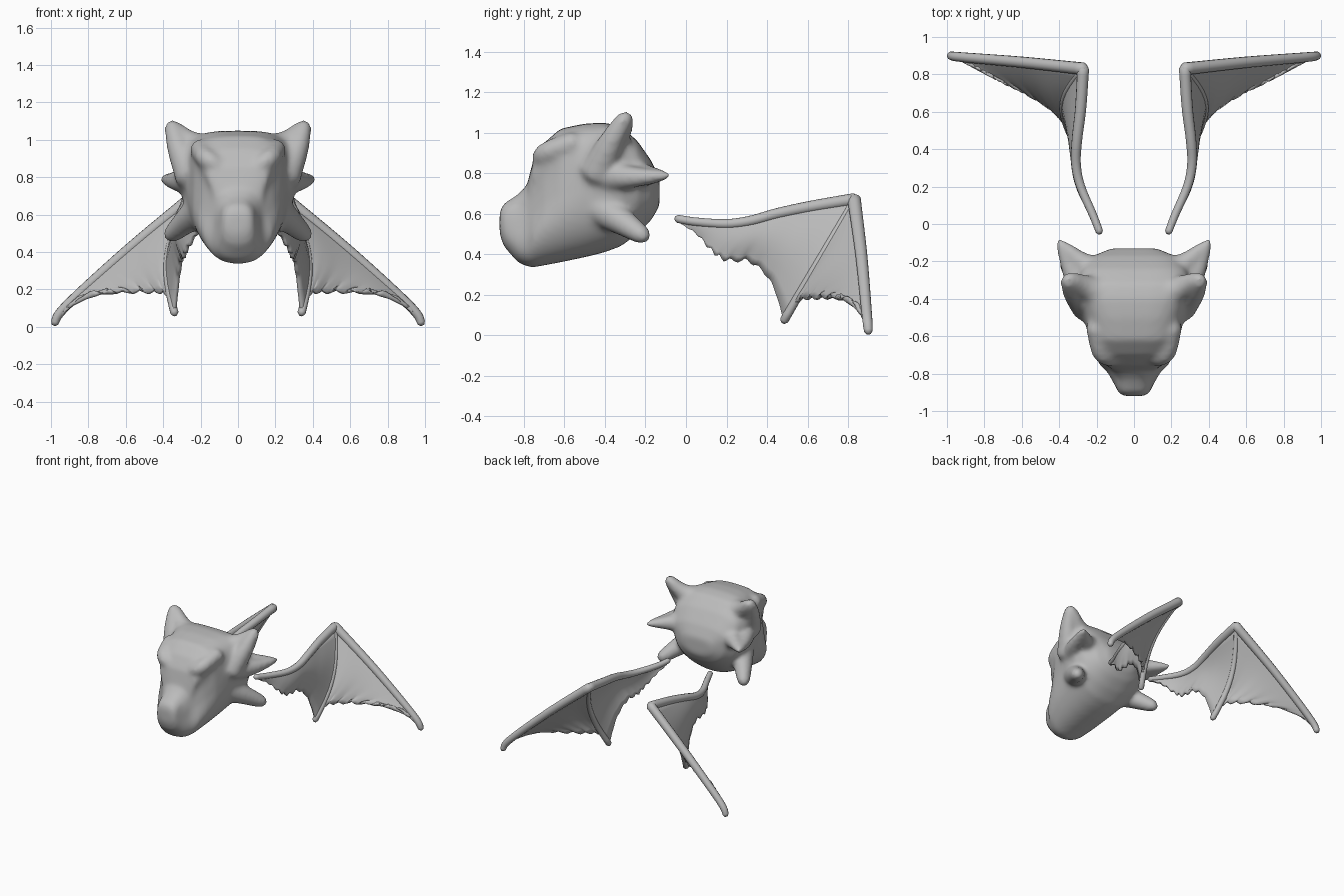
import bpy, bmesh, math
from mathutils import Vector

if "Cube" in bpy.data.objects:
    bpy.data.objects.remove(bpy.data.objects["Cube"], do_unlink=True)

# Single clay grey material
clay = bpy.data.materials.new("clay_grey")
clay.use_nodes = True
colour = (0.5, 0.5, 0.5, 1)
clay.diffuse_color = colour
clay.node_tree.nodes["Principled BSDF"].inputs["Base Color"].default_value = colour


def make_object(name, bm):
    bmesh.ops.recalc_face_normals(bm, faces=bm.faces[:])
    for face in bm.faces:
        face.smooth = True
    mesh = bpy.data.meshes.new(name)
    bm.to_mesh(mesh)
    bm.free()
    mesh.materials.append(clay)
    obj = bpy.data.objects.new(name, mesh)
    bpy.context.collection.objects.link(obj)
    return obj


def sample(points, t):
    """Smooth point on a spline through the points, t from 0 to 1."""
    last = len(points) - 1
    i = min(int(t * last), last - 1)
    u = t * last - i
    a, b, c, d = (Vector(points[max(0, min(last, i + k))]) for k in (-1, 0, 1, 2))
    return 0.5 * (2 * b + (c - a) * u + (2 * a - 5 * b + 4 * c - d) * u ** 2
                  + (3 * b - a - 3 * c + d) * u ** 3)


def refine(points, count):
    return [sample(points, k / (count - 1)) for k in range(count)]


def skin(bm, rings):
    """Closed skin over a row of rings."""
    rows = [[bm.verts.new(p) for p in ring] for ring in rings]
    n = len(rows[0])
    for a, b in zip(rows, rows[1:]):
        for i in range(n):
            j = (i + 1) % n
            bm.faces.new((a[i], a[j], b[j], b[i]))
    bm.faces.new(rows[0][::-1])
    bm.faces.new(rows[-1])


def tube(bm, points, start, end, sides=12):
    """Tapered tube with rounded ends."""
    rings = []
    total = len(points) - 1
    for k, p in enumerate(points):
        axis = (points[min(k + 1, total)] - points[max(k - 1, 0)]).normalized()
        u = axis.orthogonal().normalized() if k == 0 else (u - axis * u.dot(axis)).normalized()
        v = axis.cross(u)
        r = start + (end - start) * k / total
        spots = [(0, 1)]
        if k == 0:
            spots = [(-0.7, 0.5), (0, 1)]
        elif k == total:
            spots = [(0, 1), (0.7, 0.5)]
        for shift, size in spots:
            rings.append([p + axis * r * shift + r * size *
                          (u * math.cos(q) + v * math.sin(q))
                          for q in (math.tau * s / sides for s in range(sides))])
    skin(bm, rings)


def power(value, e):
    return math.copysign(abs(value) ** e, value)


# Head: sections from snout to nape as
# (y, top, bottom, upper width, lower width, pinch under the brow)
sections = [
    (-0.92, 0.61, 0.50, 0.06, 0.06, 0), (-0.90, 0.65, 0.44, 0.08, 0.09, 0),
    (-0.83, 0.695, 0.36, 0.08, 0.15, 0), (-0.785, 0.74, 0.34, 0.11, 0.18, 0.1),
    (-0.755, 0.86, 0.335, 0.20, 0.20, 0.3), (-0.70, 0.95, 0.345, 0.24, 0.22, 0.2),
    (-0.62, 1.02, 0.36, 0.265, 0.24, 0.08), (-0.50, 1.045, 0.385, 0.285, 0.255, 0),
    (-0.40, 1.05, 0.41, 0.33, 0.26, 0), (-0.32, 1.03, 0.44, 0.34, 0.27, 0),
    (-0.24, 0.96, 0.50, 0.31, 0.25, 0), (-0.17, 0.86, 0.57, 0.24, 0.19, 0),
    (-0.13, 0.77, 0.64, 0.13, 0.11, 0)]


def head_ring(y, top, bottom, upper, lower, pinch, sides=48):
    ring = []
    for k in range(sides):
        q = math.tau * k / sides
        c, s = math.cos(q), math.sin(q)
        e = 0.6 if s > 0 else 0.85
        width = lower + (upper - lower) * (s + 1) / 2
        width *= 1 - pinch * math.exp(-((s - 0.2) / 0.35) ** 2)
        ring.append((width * power(c, e), y,
                     (top + bottom) / 2 + (top - bottom) / 2 * power(s, e)))
    return ring


bm = bmesh.new()
skin(bm, [head_ring(*s) for s in sections])

# Horns, brow ridges and nostril bumps: path, start radius, end radius
features = [
    ([(0.25, -0.44, 0.80), (0.315, -0.37, 0.95), (0.355, -0.30, 1.075)], 0.09, 0.04),
    ([(0.12, -0.40, 0.94), (0.25, -0.34, 0.98), (0.35, -0.29, 1.075)], 0.10, 0.035),
    ([(0.24, -0.40, 0.79), (0.33, -0.26, 0.78), (0.40, -0.09, 0.79)], 0.09, 0.02),
    ([(0.12, -0.27, 0.80), (0.26, -0.22, 0.79), (0.39, -0.10, 0.79)], 0.11, 0.02),
    ([(0.17, -0.46, 0.65), (0.27, -0.33, 0.57), (0.36, -0.21, 0.49)], 0.10, 0.045),
    ([(0.11, -0.71, 0.86), (0.17, -0.69, 0.90), (0.20, -0.55, 0.95)], 0.05, 0.06),
    ([(0.045, -0.87, 0.60), (0.06, -0.83, 0.62), (0.07, -0.77, 0.63)], 0.045, 0.03)]
for path, start, end in features:
    for side in (1, -1):
        tube(bm, [Vector((x * side, y, z)) for x, y, z in refine(path, 8)], start, end)

head = make_object("horned_head", bm)
fuse = head.modifiers.new("fuse", 'REMESH')
fuse.mode = 'VOXEL'
fuse.voxel_size = 0.014
fuse.use_smooth_shade = True
soften = head.modifiers.new("soften", 'SMOOTH')
soften.factor = 0.5
soften.iterations = 14

# Wing skeleton and the free edges of the two membrane panels
arm = [(0.185, -0.04, 0.575), (0.22, 0.05, 0.56), (0.285, 0.2, 0.55),
       (0.31, 0.32, 0.565), (0.305, 0.45, 0.60), (0.285, 0.62, 0.635), (0.272, 0.83, 0.67)]
outer_finger = [arm[-1], (0.6, 0.865, 0.40), (0.92, 0.892, 0.11), (0.98, 0.9, 0.022)]
inner_edge = [(0.19, -0.02, 0.55), (0.22, 0.06, 0.50), (0.27, 0.13, 0.42),
              (0.29, 0.2, 0.375), (0.30, 0.32, 0.365), (0.32, 0.425, 0.26), (0.34, 0.485, 0.075)]
outer_edge = [inner_edge[-1], (0.38, 0.55, 0.17), (0.45, 0.62, 0.185), (0.58, 0.70, 0.19),
              (0.72, 0.77, 0.19), (0.84, 0.84, 0.16), (0.95, 0.89, 0.06)]
bow = Vector((0.07, 0, 0))


def panel(bm, top, edge, weight, side, columns=49, rows=10):
    """Membrane stretched from a bone to a ragged free edge."""
    grid = []
    for i in range(columns):
        t = i / (columns - 1)
        a, b = sample(top, t), sample(edge, t)
        ragged = 0.012 * math.sin(i * 1.3) * math.sin(math.pi * t)
        line = []
        for j in range(rows):
            s = j / (rows - 1)
            p = a.lerp(b, s) + bow * math.sin(math.pi * s) * weight(t)
            p.z += ragged * s ** 4
            line.append(bm.verts.new((p.x * side, p.y, p.z)))
        grid.append(line)
    for a, b in zip(grid, grid[1:]):
        for j in range(rows - 1):
            bm.faces.new((a[j], a[j + 1], b[j + 1], b[j]))


for side, label in ((1, "left"), (-1, "right")):
    # Wing bones
    bm = bmesh.new()
    corner, tip = Vector(arm[-1]), Vector(inner_edge[-1])
    middle = [corner.lerp(tip, k / 15) + bow * math.sin(math.pi * k / 15) for k in range(16)]
    for path, start, end in ((refine(arm, 28), 0.02, 0.032),
                             (refine(outer_finger, 24), 0.034, 0.022),
                             (middle, 0.016, 0.022)):
        tube(bm, [Vector((p.x * side, p.y, p.z)) for p in path], start, end)
    make_object(label + "_wing_bones", bm)

    # Wing membranes
    bm = bmesh.new()
    panel(bm, arm, inner_edge, lambda t: t ** 2, side)
    panel(bm, outer_finger, outer_edge, lambda t: (1 - t) ** 2, side)
    bmesh.ops.remove_doubles(bm, verts=bm.verts[:], dist=0.0005)
    membrane = make_object(label + "_wing_membrane", bm)
    thick = membrane.modifiers.new("thickness", 'SOLIDIFY')
    thick.thickness = 0.02
    thick.offset = 0
